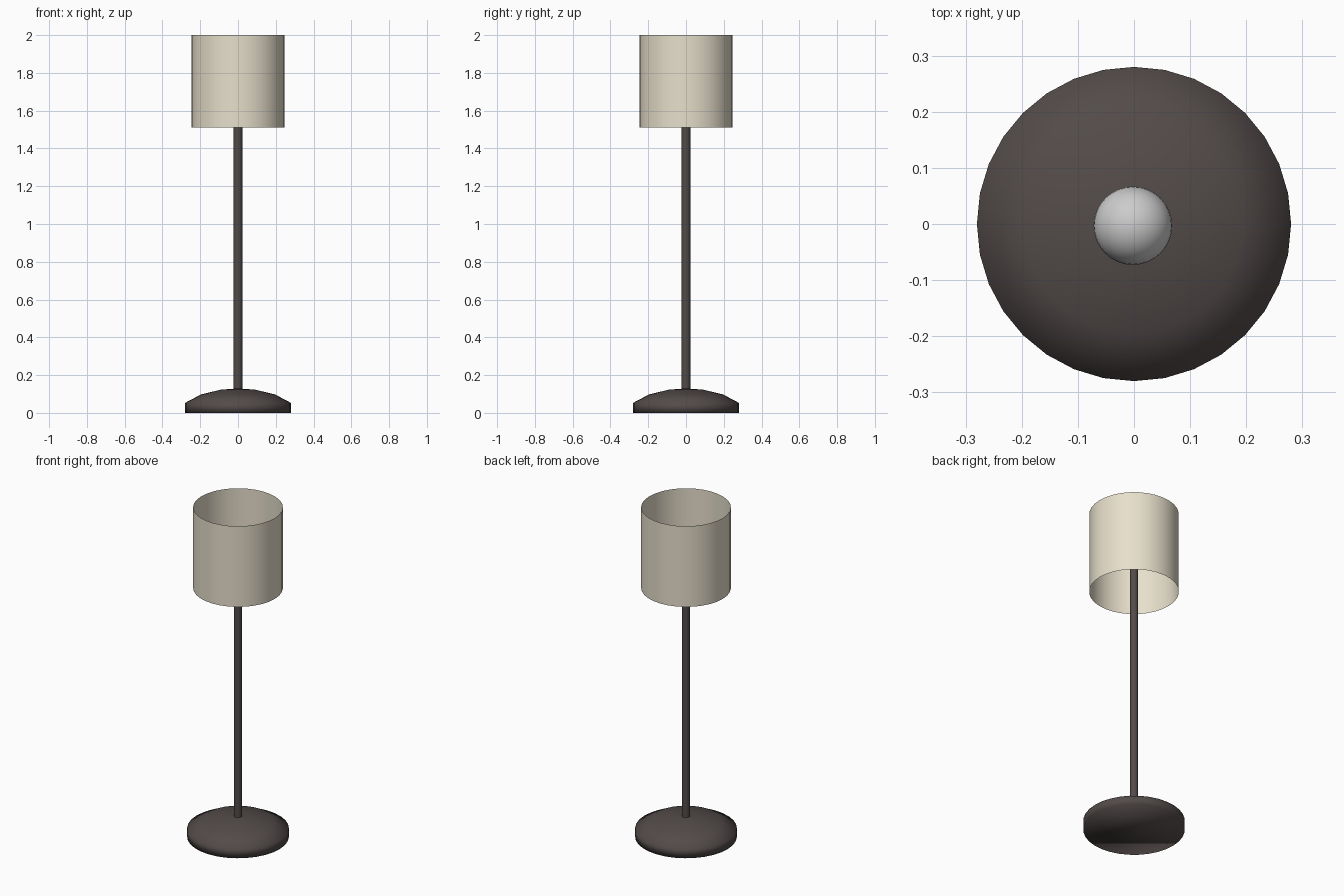
import bpy, bmesh, math

if "Cube" in bpy.data.objects:
    bpy.data.objects.remove(bpy.data.objects["Cube"])


def material(name, rgb):
    m = bpy.data.materials.new(name)
    m.diffuse_color = (*rgb, 1)
    m.use_nodes = True
    m.node_tree.nodes["Principled BSDF"].inputs["Base Color"].default_value = m.diffuse_color
    return m


def lathe(name, profile, sides, mat, close_bottom=False, close_top=False):
    """Revolve (radius, z) points around the z axis."""
    bm = bmesh.new()
    rings = []
    for r, z in profile:
        rings.append([bm.verts.new((r * math.cos(2 * math.pi * i / sides),
                                    r * math.sin(2 * math.pi * i / sides), z))
                      for i in range(sides)])
    for low, high in zip(rings, rings[1:]):
        for i in range(sides):
            j = (i + 1) % sides
            bm.faces.new((low[i], low[j], high[j], high[i]))
    if close_bottom:
        bm.faces.new(rings[0][::-1])
    if close_top:
        bm.faces.new(rings[-1])
    for f in bm.faces:
        f.smooth = True
    me = bpy.data.meshes.new(name)
    bm.to_mesh(me)
    bm.free()
    me.materials.append(mat)
    ob = bpy.data.objects.new(name, me)
    bpy.context.collection.objects.link(ob)
    return ob


dark = material("dark_metal", (0.085, 0.07, 0.067))
fabric = material("shade_fabric", (0.80, 0.74, 0.60))

# Domed foot
lathe("base", [(0.28, 0), (0.28, 0.053), (0.195, 0.098), (0.09, 0.123), (0.022, 0.128)],
      32, dark, True, True)

# Upright pole, running up into the bulb
lathe("pole", [(0.023, 0.10), (0.023, 1.70)], 32, dark)

# Open single-sheet drum shade
lathe("shade", [(0.247, 1.51), (0.247, 2.0)], 32, fabric)

# Bulb hidden inside the shade
bpy.ops.mesh.primitive_uv_sphere_add(segments=32, ring_count=16, radius=0.07,
                                     location=(-0.002, -0.003, 1.75))
bpy.context.object.name = "bulb"
bpy.ops.object.shade_smooth()
